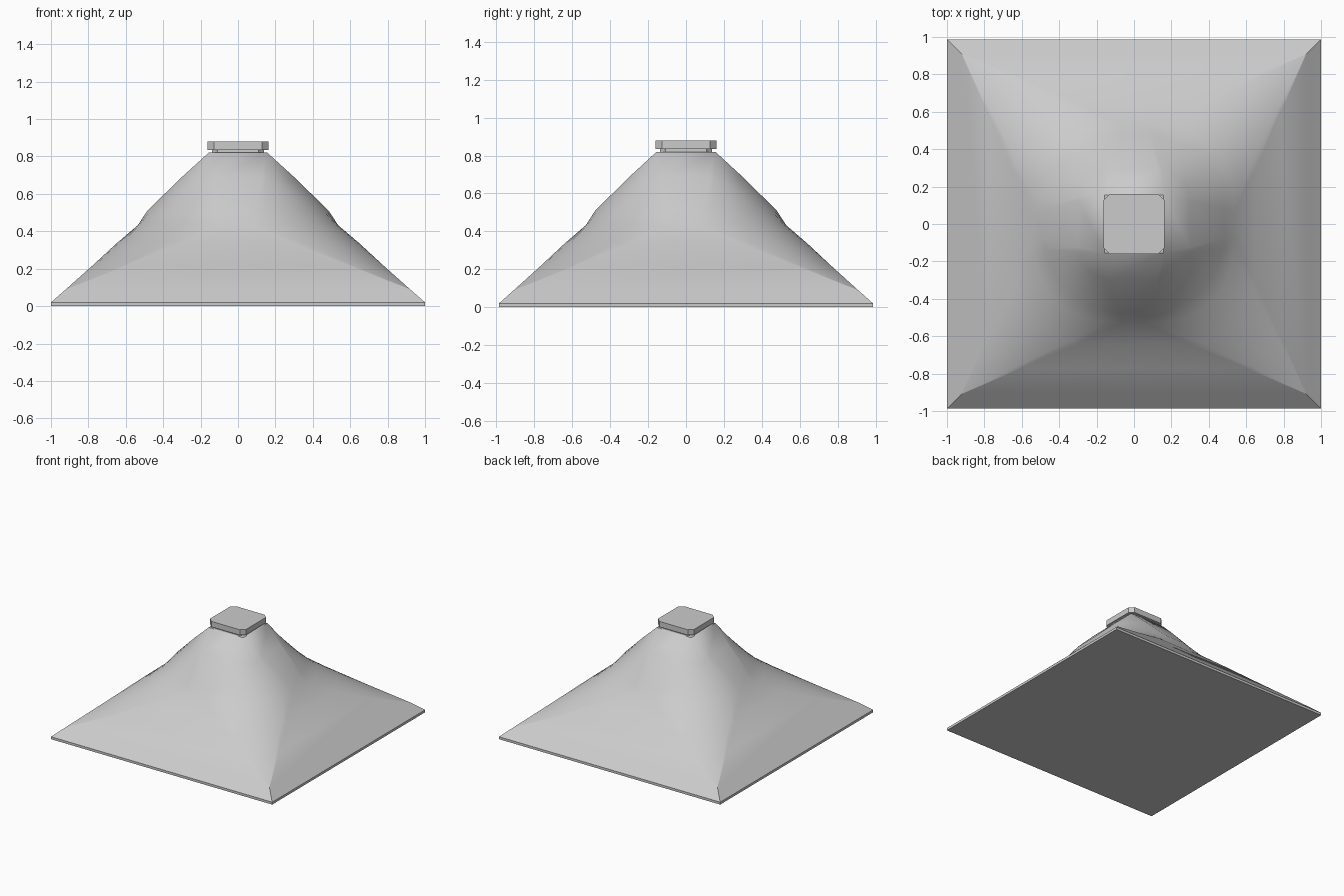
import bpy, bmesh
from math import pi, radians
from mathutils import Matrix, Vector

if "Cube" in bpy.data.objects:
    bpy.data.objects.remove(bpy.data.objects["Cube"])

DEPTH = 0.987   # the plan is very slightly shallower than wide
STEPS = 12      # segments across each swept corner

# Edge between a flat side and the corner sweep, and the corner's diagonal spine
SIDE = [(.157, .157, .82), (.30, .125, .69), (.485, .08, .51), (.535, .07, .433),
        (.65, .30, .335), (.78, .60, .215), (.92, .92, .09)]
SPINE = [(.157, .157, .82), (.245, .245, .665), (.36, .36, .50), (.42, .42, .44),
         (.52, .52, .355), (.70, .70, .22), (.92, .92, .09)]


def corner_row(a, d):
    """Curved section from one side edge, over the spine, to the other side edge."""
    a, d = Vector(a), Vector(d)
    b = Vector((a.y, a.x, a.z))
    c = 2 * d - (a + b) / 2
    ts = [i / STEPS for i in range(STEPS + 1)]
    return [(1 - t) ** 2 * a + 2 * t * (1 - t) * c + t * t * b for t in ts]


def finish(bm, name, smooth=False):
    bmesh.ops.remove_doubles(bm, verts=bm.verts, dist=.0005)
    bmesh.ops.recalc_face_normals(bm, faces=bm.faces)
    mesh = bpy.data.meshes.new(name)
    bm.to_mesh(mesh)
    bm.free()
    ob = bpy.data.objects.new(name, mesh)
    bpy.context.collection.objects.link(ob)
    ob.scale.y = DEPTH
    if smooth:
        bpy.context.view_layer.objects.active = ob
        ob.select_set(True)
        bpy.ops.object.shade_smooth_by_angle(angle=radians(20))
        ob.select_set(False)
    return ob


# Flared roof: one quarter repeated around the axis
bm = bmesh.new()
rows = [corner_row(a, d) for a, d in zip(SIDE, SPINE)]
for q in range(4):
    rot = Matrix.Rotation(q * pi / 2, 3, 'Z')

    def face(points):
        bm.faces.new([bm.verts.new(rot @ Vector(p)) for p in points])

    def flip(p):
        return (p[0], -p[1], p[2])

    # swept corner
    for i in range(6):
        for j in range(STEPS):
            r, s = rows[i], rows[i + 1]
            if i == 0:
                face([r[0], s[j], s[j + 1]])
            elif i == 5:
                face([r[j], s[0], r[j + 1]])
            else:
                face([r[j], s[j], s[j + 1], r[j + 1]])
    # upper tapering flat
    for a, b in zip(SIDE[:3], SIDE[1:4]):
        face([a, b, flip(b), flip(a)])
    # lower broad flat, in strips down to the eave
    eave = (1, 1, .02)
    for a, b in zip(SIDE[3:], SIDE[4:] + [eave]):
        face([a, b, flip(b), flip(a)])
    # eave edge and the hip crease at the tip
    face([eave, flip(eave), (1, -1, 0), (1, 1, 0)])

# top and underside
for h, z in ((.157, .82), (1, 0)):
    bm.faces.new([bm.verts.new((x * h, y * h, z))
                  for x, y in ((1, 1), (-1, 1), (-1, -1), (1, -1))])
finish(bm, "roof", True)


def slab(name, half, cut, z0, z1):
    """Square slab with clipped corners."""
    bm = bmesh.new()
    k = half - cut
    ring = [(half, -k), (half, k), (k, half), (-k, half),
            (-half, k), (-half, -k), (-k, -half), (k, -half)]
    f = bm.faces.new([bm.verts.new((x, y, z0)) for x, y in ring])
    ext = bmesh.ops.extrude_face_region(bm, geom=[f])
    bmesh.ops.translate(bm, vec=(0, 0, z1 - z0), verts=[
        v for v in ext["geom"] if isinstance(v, bmesh.types.BMVert)])
    if f.is_valid is False or not any(abs(p.calc_center_median().z - z0) < 1e-5 for p in bm.faces):
        bm.faces.new([v for v in bm.verts if abs(v.co.z - z0) < 1e-5])
    finish(bm, name)


# Neck and cap
slab("neck", .14, .03, .815, .84)
slab("cap", .163, .034, .835, .88)
